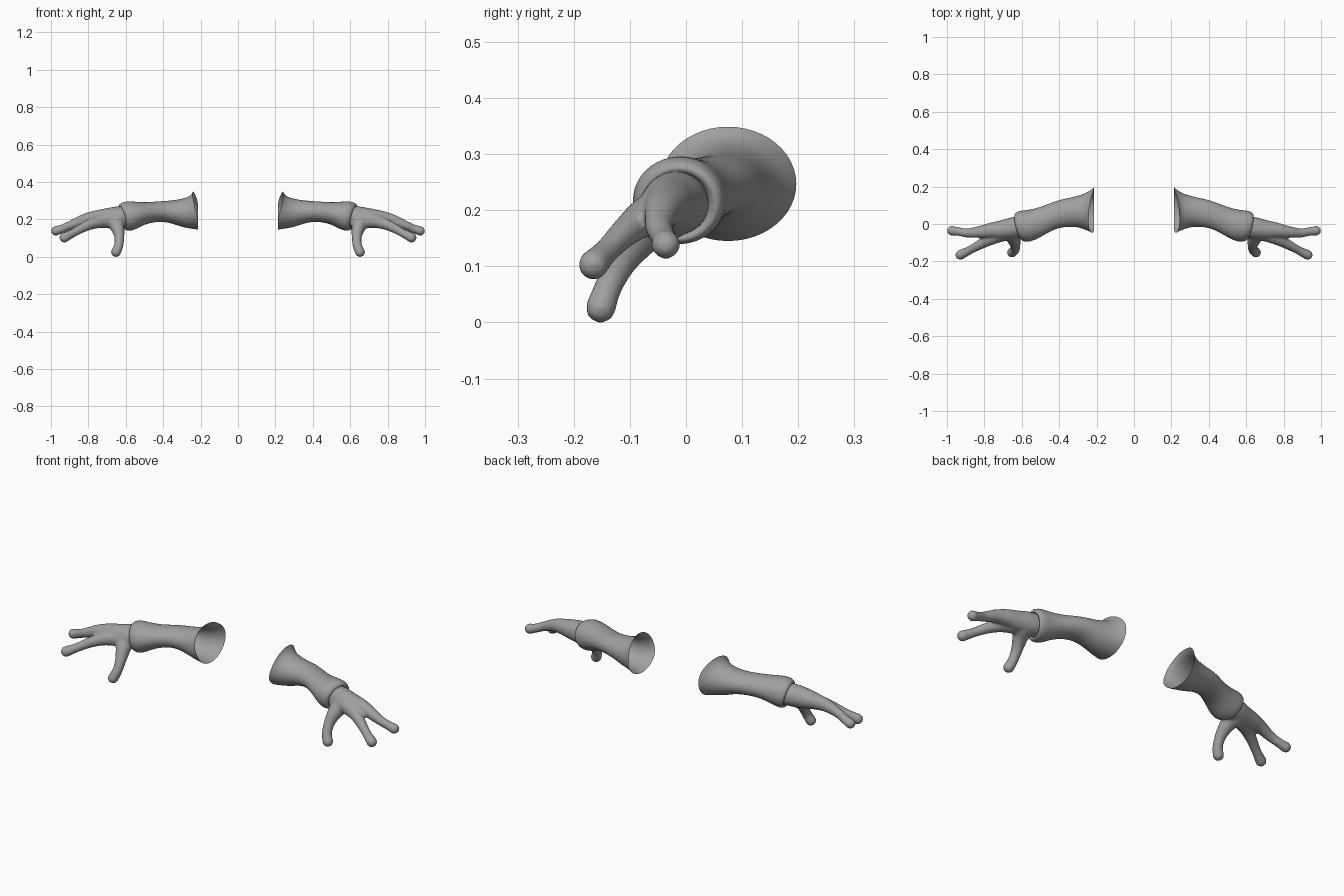
import bpy, bmesh, math
from mathutils import Vector, Matrix

if "Cube" in bpy.data.objects:
    bpy.data.objects.remove(bpy.data.objects["Cube"])

grey = bpy.data.materials.new("plain grey")
grey.diffuse_color = (0.35, 0.35, 0.35, 1)
grey.use_nodes = True
grey.node_tree.nodes["Principled BSDF"].inputs["Base Color"].default_value = grey.diffuse_color


def make_object(name, bm):
    mesh = bpy.data.meshes.new(name)
    bm.to_mesh(mesh)
    bm.free()
    mesh.materials.append(grey)
    mesh.polygons.foreach_set("use_smooth", [True] * len(mesh.polygons))
    obj = bpy.data.objects.new(name, mesh)
    bpy.context.collection.objects.link(obj)
    return obj


def mirror_pair(obj):
    mod = obj.modifiers.new("mirror", 'MIRROR')
    mod.use_mirror_merge = False


# Sleeve: open flared tube ending in a rolled cuff
# x, y centre, z centre, y radius, z radius, slant of the ring
RINGS = [
    (.213, .075, .247, .123, .103, 0), (.25, .066, .238, .101, .088, 0),
    (.30, .068, .234, .084, .076, 0), (.35, .062, .240, .077, .062, 0),
    (.40, .055, .243, .075, .055, 0), (.45, .035, .240, .076, .055, 0),
    (.50, .010, .232, .081, .059, 0), (.55, -.008, .222, .084, .074, .008),
    (.585, -.012, .218, .085, .080, .013), (.612, -.012, .214, .080, .075, .015),
    (.622, -.012, .212, .066, .063, .015), (.612, -.012, .212, .055, .054, .015),
    (.59, -.012, .212, .050, .050, .01),
]
SIDES = 24
bm = bmesh.new()
loops = []
for i, (x, yc, zc, ry, rz, slant) in enumerate(RINGS):
    loop = []
    for k in range(SIDES):
        t = 2 * math.pi * k / SIDES
        c, s = math.cos(t), math.sin(t)
        # the open rim dips on its upper front side
        dip = .03 * max(0, math.cos(t - 2.0)) if i == 0 else 0
        loop.append(bm.verts.new((x + slant * (c + s) + dip, yc + ry * c, zc + rz * s)))
    loops.append(loop)
for a, b in zip(loops, loops[1:]):
    for k in range(SIDES):
        n = (k + 1) % SIDES
        bm.faces.new((a[k], a[n], b[n], b[k]))
bmesh.ops.recalc_face_normals(bm, faces=bm.faces)
sleeve = make_object("sleeves", bm)
sub = sleeve.modifiers.new("smooth", 'SUBSURF')
sub.levels = sub.render_levels = 1
mirror_pair(sleeve)

# Hand: overlapping balls along each finger path, fused into one skin
# x, y, z, radius
PATHS = [
    # wrist and palm to the outer finger
    [(.585, -.012, .212, .055), (.64, -.02, .212, .058), (.70, -.030, .208, .052),
     (.76, -.034, .206, .042), (.82, -.042, .197, .033), (.89, -.048, .171, .025),
     (.94, -.040, .150, .023), (.974, -.036, .139, .026)],
    # palm to the front finger
    [(.64, -.03, .205, .052), (.70, -.050, .196, .043), (.76, -.077, .185, .034),
     (.82, -.108, .161, .027), (.88, -.141, .128, .023), (.928, -.165, .103, .027)],
    # thumb
    [(.66, -.035, .195, .05), (.645, -.075, .160, .038), (.635, -.112, .112, .028),
     (.637, -.138, .064, .025), (.652, -.152, .026, .027)],
]


def spline(p, steps):
    """Smooth points through a list of 4D control points."""
    p = [Vector(v) for v in p]
    p = [2 * p[0] - p[1]] + p + [2 * p[-1] - p[-2]]
    for a, b, c, d in zip(p, p[1:], p[2:], p[3:]):
        for j in range(steps):
            t = j / steps
            yield .5 * (2 * b + (c - a) * t + (2 * a - 5 * b + 4 * c - d) * t * t
                        + (3 * b - a - 3 * c + d) * t ** 3)
    yield p[-2]


bm = bmesh.new()
for path in PATHS:
    for v in spline(path, 7):
        bmesh.ops.create_icosphere(bm, subdivisions=3, radius=v[3],
                                   matrix=Matrix.Translation(v.to_3d()))
hand = make_object("hands", bm)
fuse = hand.modifiers.new("fuse", 'REMESH')
fuse.mode = 'VOXEL'
fuse.voxel_size = .006
fuse.use_smooth_shade = True
relax = hand.modifiers.new("relax", 'SMOOTH')
relax.factor = .5
relax.iterations = 8
mirror_pair(hand)
